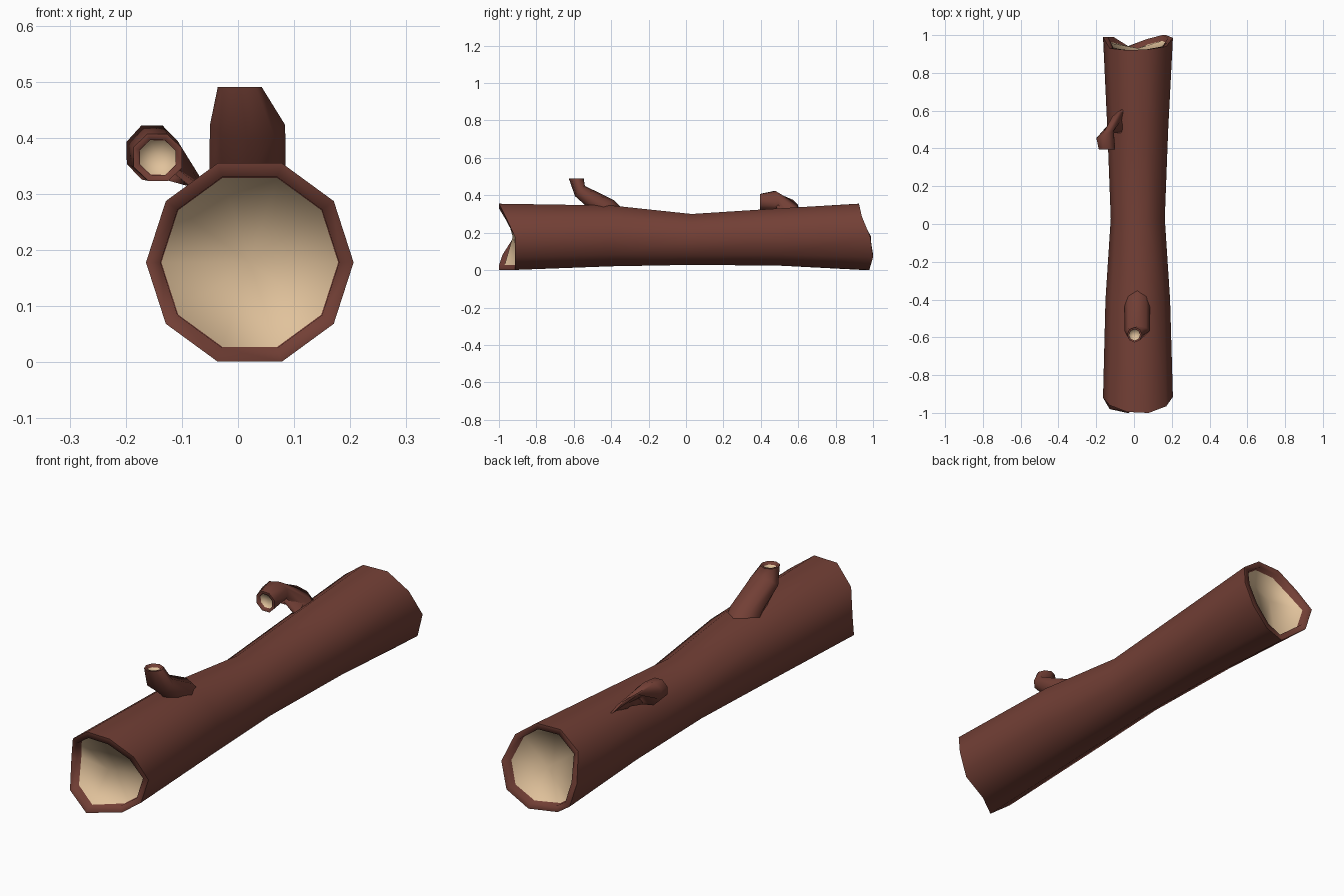
import bpy, bmesh
from math import sin, cos, pi
from mathutils import Vector

if "Cube" in bpy.data.objects:
    bpy.data.objects.remove(bpy.data.objects["Cube"])


def material(name, color):
    m = bpy.data.materials.new(name)
    m.diffuse_color = color
    m.use_nodes = True
    m.node_tree.nodes["Principled BSDF"].inputs["Base Color"].default_value = m.diffuse_color
    return m


bark = material("bark", (0.17, 0.05, 0.036, 1))
wood = material("cut_wood", (0.75, 0.54, 0.33, 1))


def ring(center, u, v, ru, rv, n):
    c, u, v = Vector(center), Vector(u).normalized(), Vector(v).normalized()
    return [c + u * ru * cos(2 * pi * i / n) + v * rv * sin(2 * pi * i / n) for i in range(n)]


def cut_end(outer, inward, inner, depth):
    """Rim and recessed rings for a cut end, from the outside in."""
    mid = sum(outer, Vector()) / len(outer)
    rim = [mid + (p - mid) * inner for p in outer]
    # keep the jagged offset along the axis
    rim = [r + inward * (p - r).dot(inward) for r, p in zip(rim, outer)]
    return [rim, [p + inward * depth + (mid - p) * 0.01 for p in rim]]


def limb(name, rings, caps, sharp):
    """Skin the rings; caps lists which ends (0, -1) get a wooden face."""
    bm = bmesh.new()
    loops = [[bm.verts.new(p) for p in r] for r in rings]
    n = len(loops[0])
    for a, b in zip(loops, loops[1:]):
        for i in range(n):
            j = (i + 1) % n
            bm.faces.new((a[i], a[j], b[j], b[i]))
    for end in caps:
        lp = loops[end]
        mid = bm.verts.new(sum((v.co for v in lp), Vector()) / n)
        for i in range(n):
            j = (i + 1) % n
            f = (lp[j], lp[i], mid) if end == 0 else (lp[i], lp[j], mid)
            bm.faces.new(f).material_index = 1
    bmesh.ops.recalc_face_normals(bm, faces=bm.faces)
    for f in bm.faces:
        f.smooth = True
    # crisp outer edge of each cut
    for k in sharp:
        for i in range(n):
            bm.edges.get((loops[k][i], loops[k][(i + 1) % n])).smooth = False
    me = bpy.data.meshes.new(name)
    bm.to_mesh(me)
    bm.free()
    me.materials.append(bark)
    me.materials.append(wood)
    ob = bpy.data.objects.new(name, me)
    bpy.context.collection.objects.link(ob)


X, Y, Z = Vector((1, 0, 0)), Vector((0, 1, 0)), Vector((0, 0, 1))

# Trunk: ten-sided, waisted, with jagged broken ends
front_y = [-.915, -.965, -1, -.995, -.96, -.92, -.98, -1, -.915, -.915]
back_y = [.985, .94, .925, .92, .93, .99, .99, .94, .98, 1]


def jagged(ys):
    r = ring((.021, 0, .178), X, Z, .185, .186, 10)
    return [Vector((p.x, y, p.z)) for p, y in zip(r, ys)]


front, back = jagged(front_y), jagged(back_y)
middle = [ring((.02, y, z), X, Z, r, r, 10)
          for y, z, r in ((-.4, .183, .171), (.03, .164, .143), (.5, .177, .161))]
f_end, b_end = cut_end(front, Y, .86, .03), cut_end(back, -Y, .86, .03)
limb("trunk", f_end[::-1] + [front] + middle + [back] + b_end, (0, -1), (2, 6))

# Upright branch stub near the front
tip = ring((.003, -.587, .491), X, Y, .039, .04, 8)
rings = [ring((.017, -.40, .28), X, (0, 1, .3), .07, .085, 8),
         ring((.017, -.45, .35), X, (0, 1, .35), .068, .07, 8),
         ring((.017, -.567, .423), X, (0, .7, .72), .067, .038, 8), tip]
limb("upright_branch", rings + cut_end(tip, -Z, .75, .012), (-1,), (3,))

# Bent branch stub on the left, turning towards the front
tip = ring((-.143, .395, .365), X, Z, .047, .045, 8)
rings = [ring((-.03, .55, .27), (.6, 0, -.8), Y, .06, .07, 8),
         ring((-.10, .54, .345), (.65, .25, -.7), (.3, 1, .1), .055, .06, 8),
         ring((-.153, .475, .374), (.9, .45, -.1), Z, .056, .052, 8)]
# roll the rings so their corners line up along the bend
rings[2] = ring((-.153, .475, .374), (.85, .4, -.35), (.35, .1, .94), .054, .052, 8)
tip = ring((-.143, .395, .365), (.92, 0, -.38), (.38, 0, .92), .047, .045, 8)
limb("bent_branch", rings + [tip] + cut_end(tip, Y, .74, .012), (-1,), (3,))
